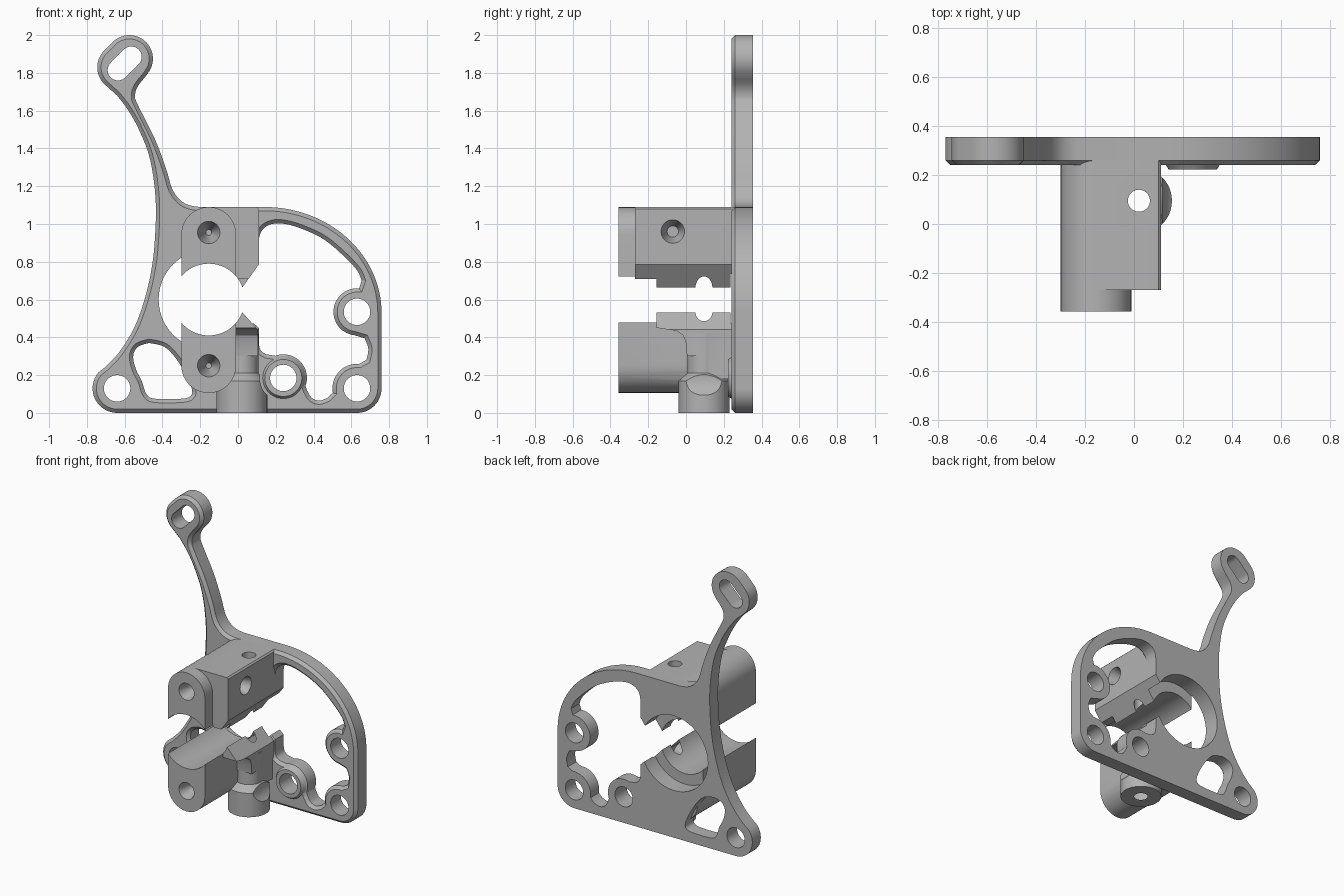
import bpy, bmesh
from math import radians, cos, sin
from mathutils import Vector

if "Cube" in bpy.data.objects:
    bpy.data.objects.remove(bpy.data.objects["Cube"], do_unlink=True)

grey = bpy.data.materials.new("machined grey")
grey.use_nodes = True
grey.diffuse_color = (0.45, 0.45, 0.45, 1)
grey.node_tree.nodes["Principled BSDF"].inputs["Base Color"].default_value = (0.45, 0.45, 0.45, 1)


def finish(name, bm):
    bmesh.ops.recalc_face_normals(bm, faces=bm.faces)
    mesh = bpy.data.meshes.new(name)
    bm.to_mesh(mesh)
    bm.free()
    mesh.materials.append(grey)
    obj = bpy.data.objects.new(name, mesh)
    bpy.context.collection.objects.link(obj)
    return obj


def prism(name, pts, lo, hi, axis="y"):
    """Extrude a closed outline along y (x, z points) or x (y, z points)."""
    place = (lambda a, b, t: (a, t, b)) if axis == "y" else (lambda a, b, t: (t, a, b))
    bm = bmesh.new()
    low = [bm.verts.new(place(a, b, lo)) for a, b in pts]
    high = [bm.verts.new(place(a, b, hi)) for a, b in pts]
    bm.faces.new(low)
    bm.faces.new(high)
    for i in range(len(pts)):
        j = (i + 1) % len(pts)
        bm.faces.new((low[i], low[j], high[j], high[i]))
    return finish(name, bm)


def cone(name, start, end, r1, r2=None, sides=48):
    start, end = Vector(start), Vector(end)
    d = end - start
    bm = bmesh.new()
    bmesh.ops.create_cone(bm, cap_ends=True, segments=sides, radius1=r1,
                          radius2=r1 if r2 is None else r2, depth=d.length)
    turn = d.to_track_quat("Z", "Y").to_matrix()
    for v in bm.verts:
        v.co = turn @ v.co + (start + end) / 2
    return finish(name, bm)


def arc(cx, cz, r, a0, a1, rz=None, n=16):
    angles = [radians(a0 + (a1 - a0) * i / n) for i in range(n + 1)]
    return [(cx + r * cos(a), cz + (rz or r) * sin(a)) for a in angles]


def spline(pts, n=4):
    """Smooth open curve through the points."""
    p = [Vector(q) for q in [pts[0], *pts, pts[-1]]]
    out = []
    for a, b, c, d in zip(p, p[1:], p[2:], p[3:]):
        for i in range(n):
            t = i / n
            out.append(tuple(b + (c - a) * t / 2 + (a - b * 2.5 + c * 2 - d / 2) * t * t
                             + (b * 3 - a - c * 3 + d) * t ** 3 / 2))
    return out + [pts[-1]]


def combine(target, others, mode="DIFFERENCE", keep=False):
    for other in others:
        mod = target.modifiers.new("join", "BOOLEAN")
        mod.operation, mod.solver, mod.object = mode, "EXACT", other
        deps = bpy.context.evaluated_depsgraph_get()
        mesh = bpy.data.meshes.new_from_object(target.evaluated_get(deps))
        target.modifiers.clear()
        target.data = mesh
        if not keep:
            bpy.data.objects.remove(other, do_unlink=True)
    return target


FRONT, BACK = 0.24, 0.355
AX, AZ = -0.155, 0.6          # clamp bore axis
PX, PY = 0.02, 0.095          # vertical post axis

# Mounting plate outline with the curved arm
outline = (arc(-0.64, 0.13, 0.13, 140, 270) + arc(0.63, 0.13, 0.13, 270, 360)
           + arc(0.14, 0.53, 0.62, 0, 90, 0.56, 32)
           + spline([(-0.2, 1.09), (-0.26, 1.1), (-0.31, 1.13), (-0.35, 1.19), (-0.38, 1.29),
                     (-0.44, 1.45), (-0.53, 1.63), (-0.545, 1.68), (-0.53, 1.73), (-0.49, 1.78)])
           + arc(-0.575, 1.875, 0.125, -30, 135) + arc(-0.62, 1.83, 0.125, 135, 225)
           + spline([(-0.64, 1.68), (-0.58, 1.6), (-0.52, 1.49), (-0.465, 1.34), (-0.436, 1.13),
                     (-0.44, 0.92), (-0.458, 0.76), (-0.495, 0.6), (-0.55, 0.45), (-0.63, 0.32),
                     (-0.7, 0.245)]))
plate = prism("mounting_plate", outline, FRONT, BACK)

# Large window and small corner window
window = ([(0.11, 0.45), (PX, 0.53), (PX, 0.66)]
          + spline([(0.11, 0.785), (0.11, 0.91), (0.13, 0.97), (0.18, 1.0), (0.25, 1.0), (0.35, 0.97),
                    (0.46, 0.915), (0.56, 0.83), (0.63, 0.755), (0.655, 0.7)])
          + arc(0.63, 0.535, 0.125, 85, 265)
          + spline([(0.67, 0.395), (0.69, 0.34), (0.68, 0.28)])
          + arc(0.63, 0.13, 0.13, 85, 190)
          + spline([(0.475, 0.08), (0.43, 0.065), (0.39, 0.08), (0.365, 0.12)])
          + arc(0.24, 0.185, 0.125, -20, 110)
          + spline([(0.15, 0.31), (0.12, 0.33), (0.11, 0.37)]))
corner = spline([(-0.47, 0.37), (-0.53, 0.35), (-0.555, 0.3), (-0.54, 0.23), (-0.51, 0.17),
                 (-0.485, 0.1), (-0.44, 0.075), (-0.3, 0.075), (-0.25, 0.09), (-0.245, 0.13),
                 (-0.28, 0.21), (-0.33, 0.29), (-0.39, 0.35), (-0.47, 0.37)])[:-1]
combine(plate, [prism("cutter", w, 0, 1) for w in (window, corner)])

# Chamfer the front rim
bm = bmesh.new()
bm.from_mesh(plate.data)
bm.normal_update()
rim = [e for e in bm.edges if len(e.link_faces) == 2
       and sum(f.normal.y < -0.9 for f in e.link_faces) == 1]
bmesh.ops.bevel(bm, geom=rim, offset=0.02, segments=1, affect="EDGES", clamp_overlap=False)
bm.to_mesh(plate.data)
bm.free()

# Bolt holes and the slot in the arm's eye
slot = arc(-0.565, 1.885, 0.055, -45, 135) + arc(-0.635, 1.815, 0.055, 135, 315)
holes = [(-0.64, 0.13), (0.63, 0.13), (0.63, 0.535), (0.24, 0.185)]
combine(plate, [prism("cutter", slot, 0, 1)]
        + [cone("cutter", (x, 0, z), (x, 1, z), 0.07) for x, z in holes])

# Raised boss around one bolt hole
boss = cone("bolt_boss", (0.24, 0.265, 0.185), (0.24, 0.222, 0.185), 0.125, 0.098)
combine(boss, [cone("cutter", (0.24, 0, 0.185), (0.24, 1, 0.185), 0.07)])

# Upper clamp: rounded jaw plus square shoulder
upper = prism("upper_clamp", arc(AX, 0.945, 0.145, 0, 180) + [(-0.3, AZ), (-0.01, AZ)], -0.357, 0.3)
shoulder = prism("shoulder", [(AX, 1.09), (0.1, 1.09), (0.11, 1.08), (0.11, 0.785), (PX, 0.66),
                              (PX, AZ), (AX, AZ)], -0.27, 0.3)
combine(shoulder, [prism("cutter", [(-0.01, 0.5), (0.2, 0.5), (0.2, 0.71), (-0.01, 0.71)], -0.3, -0.155)])
combine(upper, [shoulder], "UNION")

# Lower clamp: rounded jaw, overhanging lip, post and socket
lower = prism("lower_clamp", arc(AX, 0.25, 0.145, 180, 360) + [(-0.01, AZ), (-0.3, AZ)], -0.357, 0.3)
lip = prism("lip", [(-0.155, 0.57), (0.3, 0.57), (0.3, 0.18), (PY, 0.18), (PY, 0.3), (0.005, 0.3),
                    (0, 0.37), (-0.015, 0.41), (-0.05, 0.435), (-0.155, 0.45)], AX, 0.105, "x")
combine(lip, [prism("cutter", [(PX, 0.535), (0.115, 0.43), (0.3, 0.43), (0.3, 0.7), (PX, 0.7)], -1, 1)])
post = cone("post", (PX, PY, 0.1), (PX, PY, 0.42), 0.088)
collar = cone("collar", (PX, PY, 0.17), (PX, PY, 0.21), 0.135, 0.088)
socket = cone("socket", (PX, PY, 0), (PX, PY, 0.17), 0.135)
combine(lower, [lip, post, collar, socket], "UNION")
combine(lower, [cone("cutter", (0.24, -0.5, 0.185), (0.24, 0.23, 0.185), 0.125),
                cone("cutter", (PX, PY, -0.1), (PX, PY, 0.14), 0.1)])

# Stepped bore and vertical screw hole through everything
bore = [cone("bore", (AX, -1, AZ), (AX, 1, AZ), 0.19, sides=72),
        cone("bore", (AX, 0.15, AZ), (AX, 0.235, AZ), 0.19, 0.265, 72),
        cone("bore", (AX, 0.235, AZ), (AX, 1, AZ), 0.265, sides=72),
        cone("bore", (PX, PY, -1), (PX, PY, 2), 0.045)]
for part in (upper, lower):
    combine(part, bore, keep=True)
combine(plate, bore[:3])
bpy.data.objects.remove(bore[3], do_unlink=True)

# Countersunk screw holes
combine(upper, [cone("cutter", (PX, PY, 1.1), (PX, PY, 1.03), 0.092, 0.06),
                cone("cutter", (0.12, -0.07, 0.96), (0, -0.07, 0.96), 0.065, 0.03),
                cone("cutter", (AX, -0.37, 0.955), (AX, -0.2, 0.955), 0.063, 0.015)])
combine(lower, [cone("cutter", (AX, -0.37, 0.25), (AX, -0.2, 0.25), 0.063, 0.015)])

# Smooth the curved walls, keep edges crisp
for part in (plate, boss, upper, lower):
    bpy.ops.object.select_all(action="DESELECT")
    part.select_set(True)
    bpy.context.view_layer.objects.active = part
    bpy.ops.object.shade_smooth_by_angle(angle=radians(25))
